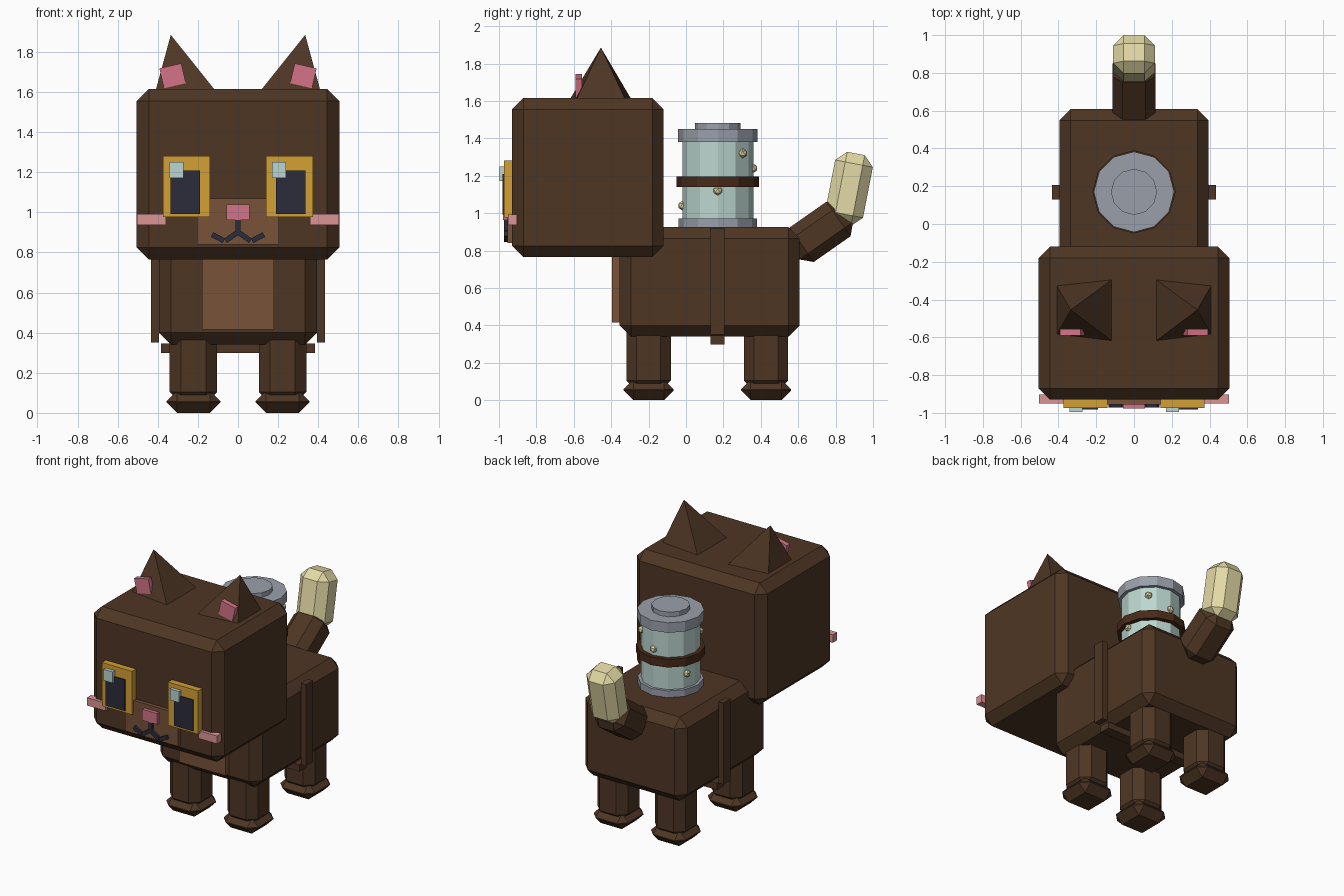
import bpy, bmesh, math
from mathutils import Matrix, Vector

if "Cube" in bpy.data.objects:
    bpy.data.objects.remove(bpy.data.objects["Cube"])


def mat(name, r, g, b):
    lin = [((c / 255 + 0.055) / 1.055) ** 2.4 for c in (r, g, b)]
    m = bpy.data.materials.new(name)
    m.diffuse_color = (*lin, 1)
    m.use_nodes = True
    m.node_tree.nodes["Principled BSDF"].inputs["Base Color"].default_value = m.diffuse_color
    return m


BROWN = mat("dark brown fur", 78, 54, 36)
TAN = mat("lighter brown patch", 120, 82, 57)
AMBER = mat("amber", 212, 160, 52)
NAVY = mat("dark navy", 44, 44, 60)
GLASS = mat("pale teal glass", 188, 214, 208)
PINK = mat("rose pink", 212, 116, 136)
BLUSH = mat("blush pink", 220, 148, 148)
CREAM = mat("pale cream", 228, 218, 166)
GREY = mat("metal grey", 154, 160, 170)
STRAP = mat("leather brown", 72, 42, 25)


def finish(name, bm, material):
    bmesh.ops.recalc_face_normals(bm, faces=bm.faces)
    me = bpy.data.meshes.new(name)
    bm.to_mesh(me)
    bm.free()
    me.materials.append(material)
    ob = bpy.data.objects.new(name, me)
    bpy.context.collection.objects.link(ob)
    return ob


def box(name, lo, hi, material, bevel=0.0, rot=(0, 0, 0)):
    """Box between two corners, chamfered, then turned about its own centre (degrees)."""
    lo, hi = Vector(lo), Vector(hi)
    bm = bmesh.new()
    bmesh.ops.create_cube(bm, size=1, matrix=Matrix.Diagonal((*(hi - lo), 1)))
    if bevel:
        bmesh.ops.bevel(bm, geom=bm.edges[:], offset=bevel, segments=1,
                        affect='EDGES', profile=0.5)
    ob = finish(name, bm, material)
    ob.location = (lo + hi) / 2
    ob.rotation_euler = [math.radians(a) for a in rot]
    return ob


def cbox(name, c, size, material, bevel=0.0, rot=(0, 0, 0)):
    c, h = Vector(c), Vector(size) / 2
    return box(name, c - h, c + h, material, bevel, rot)


def drum(name, r, z0, z1, material):
    bm = bmesh.new()
    bmesh.ops.create_cone(bm, cap_ends=True, segments=12, radius1=r, radius2=r, depth=z1 - z0)
    ob = finish(name, bm, material)
    ob.location = (0, JAR_Y, (z0 + z1) / 2)
    return ob


# body, chest and head
box("body", (-0.395, -0.355, 0.34), (0.395, 0.608, 0.925), BROWN, 0.06)
box("chest_patch", (-0.18, -0.395, 0.415), (0.18, -0.34, 0.80), TAN)
box("head", (-0.505, -0.93, 0.765), (0.505, -0.12, 1.615), BROWN, 0.06)

# legs and feet
for s, side in ((-1, "left"), (1, "right")):
    for y, end in ((-0.20, "front"), (0.428, "back")):
        cbox(f"{end}_leg_{side}", (s * 0.222, y, 0.26), (0.237, 0.237, 0.42), BROWN, 0.055)
        cbox(f"{end}_foot_{side}", (s * 0.222, y, 0.055), (0.268, 0.268, 0.11), BROWN, 0.052)

# tail
cbox("tail_base", (0, 0.717, 0.90), (0.23, 0.225, 0.35), BROWN, 0.055, (-55, 0, 0))
cbox("tail_tip", (0, 0.872, 1.13), (0.22, 0.205, 0.385), CREAM, 0.055, (-11, 0, 0))

# face
box("muzzle", (-0.205, -0.955, 0.84), (0.205, -0.90, 1.07), TAN)
box("nose", (-0.057, -0.978, 0.963), (0.057, -0.93, 1.04), PINK)
box("mouth_stem", (-0.013, -0.972, 0.885), (0.013, -0.94, 0.965), NAVY)
for s, side in ((-1, "left"), (1, "right")):
    cbox(f"mouth_inner_{side}", (s * 0.034, -0.956, 0.878), (0.07, 0.032, 0.026), NAVY,
         rot=(0, s * 35, 0))
    cbox(f"mouth_outer_{side}", (s * 0.10, -0.956, 0.874), (0.066, 0.032, 0.026), NAVY,
         rot=(0, s * -28, 0))
    cbox(f"eye_{side}", (s * 0.256, -0.945, 1.129), (0.234, 0.056, 0.304), AMBER)
    cbox(f"pupil_{side}", (s * 0.264, -0.9765, 1.101), (0.147, 0.009, 0.218), NAVY)
    cbox(f"eye_shine_{side}", (s * 0.256 - 0.0515, -0.984, 1.211), (0.07, 0.024, 0.078), GLASS)
    cbox(f"cheek_{side}", (s * 0.432, -0.927, 0.964), (0.144, 0.048, 0.055), BLUSH)

    # ear: leaning four-sided spike with a pink plate
    bm = bmesh.new()
    base = [bm.verts.new((s * x, y, 1.61)) for x, y in
            ((0.41, -0.325), (0.41, -0.585), (0.115, -0.62), (0.115, -0.293))]
    tip = bm.verts.new((s * 0.335, -0.455, 1.885))
    bm.faces.new(base)
    for i in range(4):
        bm.faces.new((base[i], base[(i + 1) % 4], tip))
    finish(f"ear_{side}", bm, BROWN)
    cbox(f"inner_ear_{side}", (s * 0.326, -0.573, 1.681), (0.112, 0.034, 0.102), PINK,
         rot=(0, s * 13, 0))

    # harness strap down the flank
    box(f"side_strap_{side}", (s * 0.415 - 0.02, 0.13, 0.35), (s * 0.415 + 0.02, 0.207, 0.92), BROWN)
box("belly_strap", (-0.385, 0.13, 0.298), (0.385, 0.207, 0.345), BROWN)

# jar on the back
JAR_Y = 0.17
drum("jar_base", 0.21, 0.92, 0.972, GREY)
drum("jar_glass", 0.19, 0.96, 1.39, GLASS)
drum("jar_band", 0.22, 1.14, 1.197, STRAP)
drum("jar_lid", 0.213, 1.38, 1.45, GREY)
drum("jar_knob", 0.122, 1.44, 1.482, GREY)

# glowing specks around the glass: angle in degrees, height
for i, (a, z) in enumerate(((0, 1.12), (45, 1.32), (90, 1.24), (158, 1.07), (225, 1.28), (270, 1.04))):
    bm = bmesh.new()
    bmesh.ops.create_icosphere(bm, subdivisions=1, radius=0.026)
    ob = finish(f"speck_{i + 1}", bm, CREAM)
    t = math.radians(a)
    ob.location = (0.188 * math.cos(t), JAR_Y + 0.188 * math.sin(t), z)
